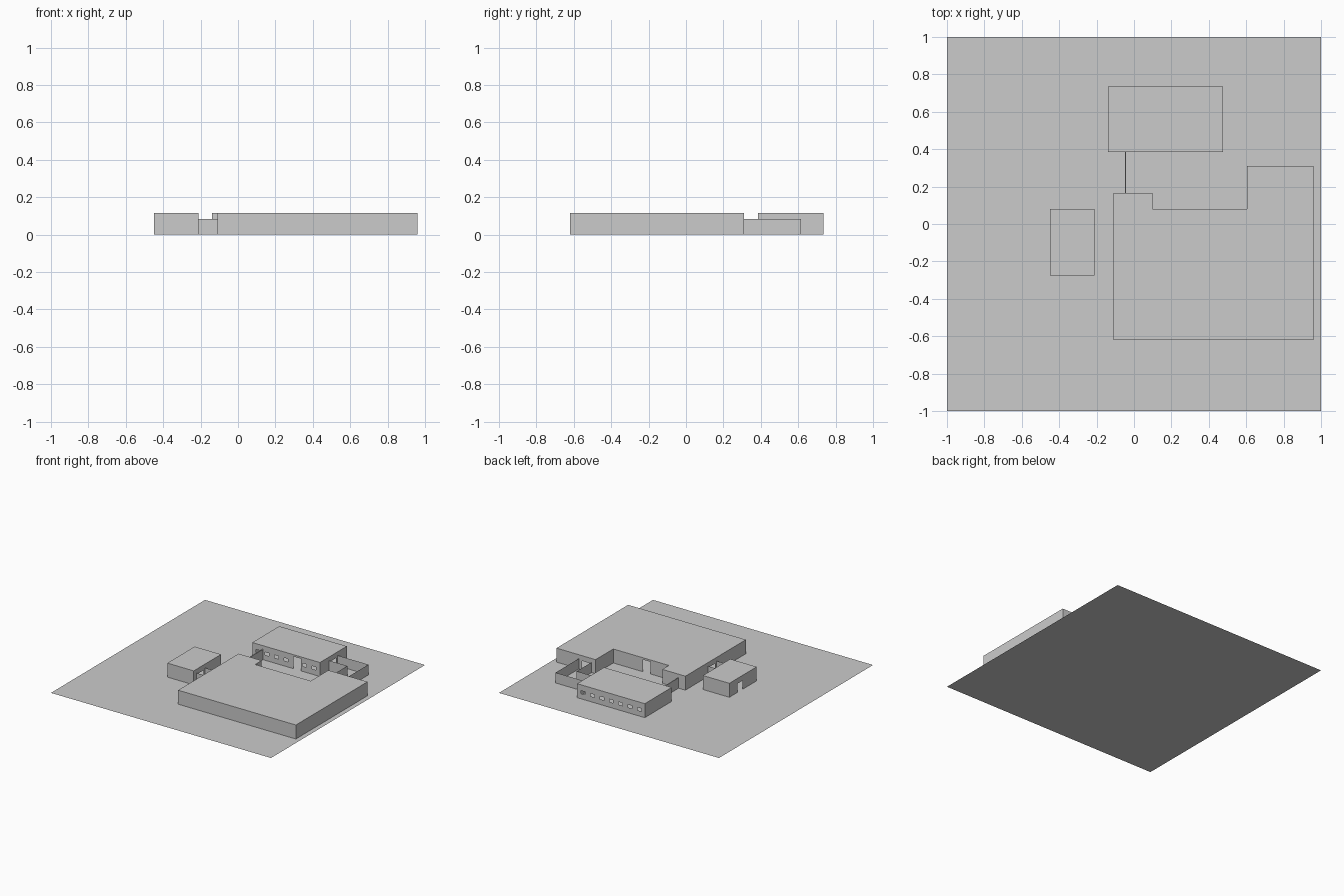
import bpy, bmesh
from mathutils import Vector

if "Cube" in bpy.data.objects:
    bpy.data.objects.remove(bpy.data.objects["Cube"])

H, LOW = 0.115, 0.085          # building height, passage wall height
DOOR = 0.072                   # door height


def make_object(name, bm):
    bmesh.ops.remove_doubles(bm, verts=bm.verts, dist=1e-5)
    mesh = bpy.data.meshes.new(name)
    bm.to_mesh(mesh)
    bm.free()
    obj = bpy.data.objects.new(name, mesh)
    bpy.context.collection.objects.link(obj)
    return obj


def add_wall(bm, p, q, h, holes=()):
    """Thin wall from p to q; holes are (start, end, low, high) in world x or y."""
    p, q = Vector(p), Vector(q)
    axis = 0 if abs(q.x - p.x) > abs(q.y - p.y) else 1
    us = sorted({p[axis], q[axis], *[u for o in holes for u in o[:2]]})
    if q[axis] < p[axis]:
        us.reverse()
    for u0, u1 in zip(us, us[1:]):
        mid = (u0 + u1) / 2
        gaps = [o for o in holes if o[0] < mid < o[1]]
        spans = [(0, gaps[0][2]), (gaps[0][3], h)] if gaps else [(0, h)]
        for z0, z1 in spans:
            if z1 - z0 < 1e-5:
                continue
            quad = []
            for u, z in ((u0, z0), (u1, z0), (u1, z1), (u0, z1)):
                v = [p.x, p.y, z]
                v[axis] = u
                quad.append(bm.verts.new(v))
            bm.faces.new(quad)


def building(name, outline, holes):
    """Counter-clockwise outline of walls; holes keyed by wall number."""
    bm = bmesh.new()
    for i, p in enumerate(outline):
        add_wall(bm, p, outline[(i + 1) % len(outline)], H, holes.get(i, ()))
    make_object(name + "_walls", bm)
    bm = bmesh.new()
    bm.faces.new([bm.verts.new((x, y, H)) for x, y in outline])
    make_object(name + "_roof", bm)


def passage(name, path):
    bm = bmesh.new()
    for p, q in zip(path, path[1:]):
        add_wall(bm, p, q, LOW)
    return make_object(name, bm)


# Site plate
bm = bmesh.new()
bm.faces.new([bm.verts.new((x, y, 0)) for x, y in ((-1, -1), (1, -1), (1, 1), (-1, 1))])
make_object("site_plate", bm)

# Main building with courtyard recess
building("main_building",
         [(-0.11, -0.62), (0.96, -0.62), (0.96, 0.31), (0.605, 0.31), (0.605, 0.08),
          (0.1, 0.08), (0.1, 0.165), (-0.11, 0.165)],
         {2: [(0.66, 0.73, 0, DOOR)], 4: [(0.265, 0.335, 0, 0.1)],
          7: [(-0.22, -0.15, 0, DOOR)]})

# North block: a row of windows on both long sides
windows = [(-0.09 + 0.085 * i - 0.018, -0.09 + 0.085 * i + 0.018, 0.043, 0.067) for i in range(7)]
front = windows[:4] + [(0.235, 0.305, 0, 0.1)] + windows[5:]
building("north_block",
         [(-0.14, 0.385), (0.475, 0.385), (0.475, 0.735), (-0.14, 0.735)],
         {0: front, 1: [(0.525, 0.595, 0, DOOR)], 2: windows})

# West block with a door on each short side
building("west_block",
         [(-0.45, -0.275), (-0.21, -0.275), (-0.21, 0.08), (-0.45, 0.08)],
         {1: [(-0.22, -0.15, 0, DOOR)], 3: [(-0.09, -0.025, 0, DOOR)]})

# Open-topped passages
passage("west_passage_south", [(-0.21, -0.24), (-0.11, -0.24)])
passage("west_passage_north", [(-0.11, -0.13), (-0.21, -0.13)])
passage("east_passage_outer", [(0.755, 0.31), (0.755, 0.615), (0.475, 0.615)])
passage("east_passage_inner", [(0.475, 0.505), (0.64, 0.505), (0.64, 0.31)])

# Courtyard wall
wall = passage("courtyard_wall", [(-0.045, 0.165), (-0.045, 0.385)])
mod = wall.modifiers.new("thickness", 'SOLIDIFY')
mod.thickness, mod.offset = 0.006, 0
